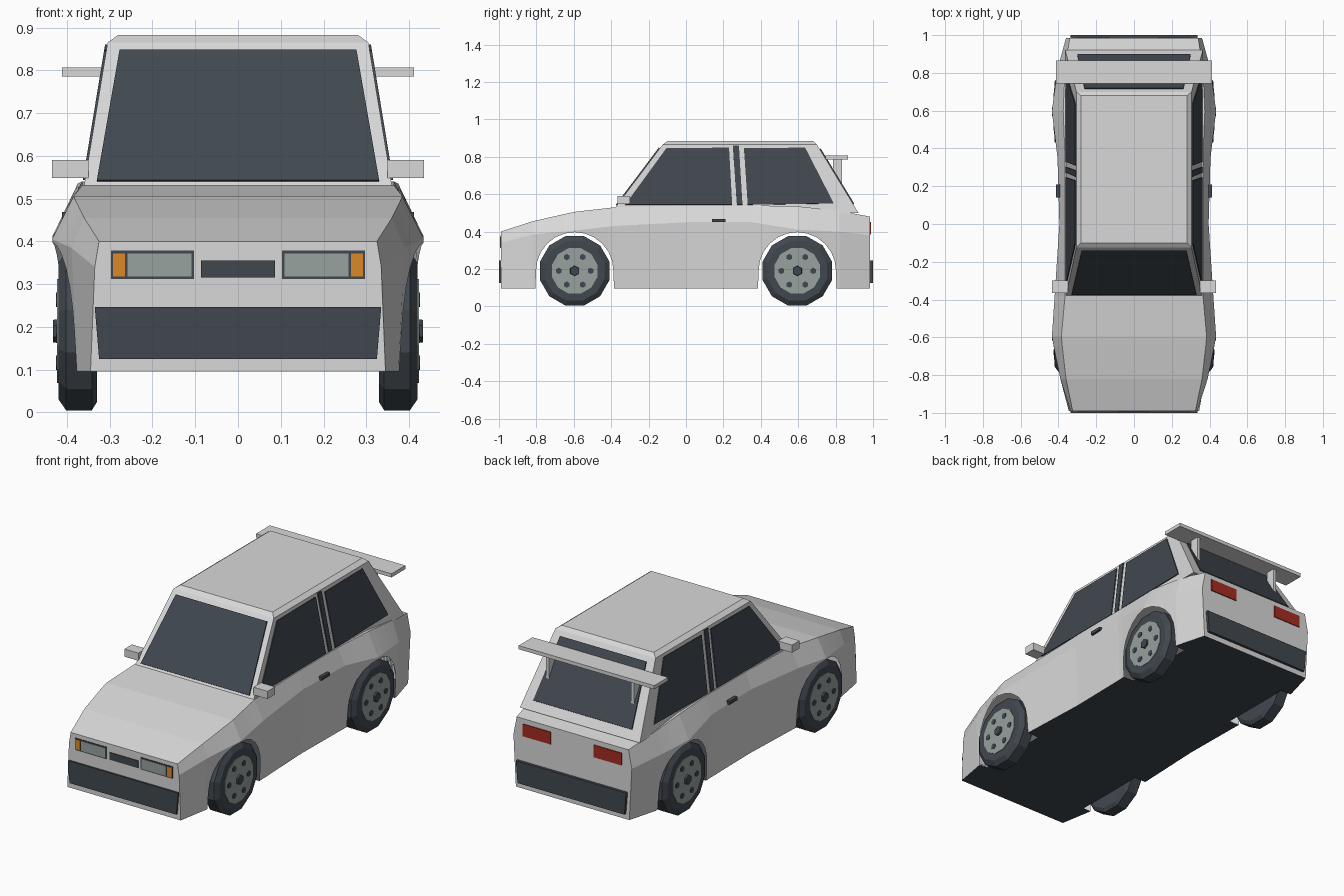
import bpy, bmesh
from math import sin, cos, pi
from mathutils import Vector

cube = bpy.data.objects.get("Cube")
if cube:
    bpy.data.objects.remove(cube, do_unlink=True)


def material(name, r, g, b):
    m = bpy.data.materials.new(name)
    m.use_nodes = True
    m.diffuse_color = (r, g, b, 1)
    m.node_tree.nodes["Principled BSDF"].inputs["Base Color"].default_value = (r, g, b, 1)
    return m


PAINT = material("pale_grey_paint", .69, .69, .69)
DARK = material("dark_trim", .052, .064, .078)
LENS = material("grey_lens", .31, .36, .34)
AMBER = material("amber_lens", .72, .25, .02)
RED = material("red_lens", .38, .025, .016)


def finish(name, bm, mat):
    bmesh.ops.recalc_face_normals(bm, faces=bm.faces)
    mesh = bpy.data.meshes.new(name)
    bm.to_mesh(mesh)
    bm.free()
    mesh.materials.append(mat)
    obj = bpy.data.objects.new(name, mesh)
    bpy.context.collection.objects.link(obj)
    return obj


def loft(name, rings, mat, closed=True, caps=True):
    """Skin a series of equal point rings."""
    bm = bmesh.new()
    rows = [[bm.verts.new(p) for p in ring] for ring in rings]
    n = len(rows[0])
    for a, b in zip(rows, rows[1:]):
        for i in range(n if closed else n - 1):
            j = (i + 1) % n
            bm.faces.new((a[i], a[j], b[j], b[i]))
    if caps:
        bm.faces.new(rows[0])
        bm.faces.new(rows[-1])
    return finish(name, bm, mat)


def plate(name, pts, push, mat):
    """Thin plate: an outline pushed along a vector."""
    return loft(name, [pts, [Vector(p) + Vector(push) for p in pts]], mat)


def box(name, x, y, z, mat):
    ring = [(x[0], y[0]), (x[1], y[0]), (x[1], y[1]), (x[0], y[1])]
    return loft(name, [[(a, b, h) for a, b in ring] for h in z], mat)


def lathe(name, profile, side, cy, cz, n, mat):
    """Turn an (x, radius) profile about a sideways axle."""
    turn = [2 * pi * (i + .5) / n for i in range(n)]
    return loft(name, [[(side * x, cy + r * cos(t), cz + r * sin(t)) for t in turn]
                       for x, r in profile], mat)


# Lower body: y, sill x, waist x, waist z, shoulder x, shoulder z
STATIONS = [
    (-.99, .345, .335, .34, .325, .40),
    (-.82, .375, .39, .385, .36, .455),
    (-.60, .405, .435, .405, .385, .505),
    (-.38, .40, .42, .43, .365, .53),
    (0, .385, .395, .45, .365, .54),
    (.35, .39, .405, .45, .365, .54),
    (.60, .405, .435, .41, .375, .535),
    (.82, .39, .405, .40, .365, .51),
    (.985, .345, .36, .38, .34, .48),
]
SILL, AXLE, ARCH = .095, .19, .207
AXLES = (-.595, .595)


def section(y):
    for a, b in zip(STATIONS, STATIONS[1:]):
        if a[0] <= y <= b[0]:
            t = (y - a[0]) / (b[0] - a[0])
            return [u + (v - u) * t for u, v in zip(a, b)]


# Each cut is a y position, lower edge height and whether it is in an arch
cuts = [(s[0], SILL, False) for s in STATIONS
        if all(abs(s[0] - c) > ARCH for c in AXLES)]
for c in AXLES:
    cuts += [(c + s * (ARCH + .003), SILL, False) for s in (-1, 1)]
    cuts += [(c - ARCH * cos(pi * i / 12), AXLE + ARCH * sin(pi * i / 12), True)
             for i in range(13)]
cuts.sort()

shell, floor = [], []
for y, low, arch in cuts:
    _, xs, xw, zw, xt, zt = section(y)
    xl = xs + (xw - xs) * (low - SILL) / (zw - SILL)
    half = [(xl, low), (xw, zw), (xt, zt)]
    shell.append([(-x, y, z) for x, z in half] + [(x, y, z) for x, z in reversed(half)])
    w = .33 if arch else xs
    floor.append([(-w, y, SILL), (w, y, SILL)])
loft("body_shell", shell, PAINT, closed=False)
loft("floor_pan", floor, DARK, closed=False, caps=False)


# Cabin: half width, front y, rear y, z
def ring(w, f, r, z):
    return [(-w, f, z), (w, f, z), (w, r, z), (-w, r, z)]


loft("cabin", [ring(.365, -.40, .922, .50), ring(.305, -.125, .70, .865),
               ring(.28, -.10, .68, .883)], PAINT)


def screen_y(z):
    return -.40 + (z - .5) * .7534


def hatch_y(z):
    return .922 - (z - .5) * .608


def side_x(z):
    return .365 - (z - .5) * .1644


# Windscreen and rear window
plate("windscreen", [(x, screen_y(z), z) for x, z in
                     ((-.33, .54), (.33, .54), (.277, .845), (-.277, .845))],
      (0, -.005, .004), DARK)
plate("rear_window", [(x, hatch_y(z), z) for x, z in
                      ((-.30, .545), (.30, .545), (.262, .84), (-.262, .84))],
      (0, .005, .004), DARK)

# Side windows and door pillar strips
PANES = {
    "front_side_window": ((-.325, .543), (.247, .543), (.23, .848), (-.105, .845)),
    "pillar_strip": ((.272, .543), (.302, .543), (.283, .86), (.25, .86)),
    "rear_side_window": ((.33, .543), (.79, .55), (.637, .848), (.31, .845)),
}
for s, tag in ((1, "left"), (-1, "right")):
    for name, pts in PANES.items():
        plate(f"{tag}_{name}", [(s * side_x(z), y, z) for y, z in pts],
              (s * .005, 0, .001), DARK)

    # Mirror, handle and wing strut
    box(tag + "_mirror", (s * .35, s * .435), (-.365, -.30), (.548, .59), PAINT)
    box(tag + "_door_handle", (s * .39, s * .412), (.14, .21), (.45, .468), DARK)
    box(tag + "_wing_strut", (s * .25, s * .268), (.785, .835), (.60, .79), PAINT)

    # Front lamps
    def lamp(name, x0, x1, z0, z1, depth, mat):
        plate(f"{tag}_{name}", [(s * x, -.99, z) for x, z in
                                ((x0, z0), (x1, z0), (x1, z1), (x0, z1))],
              (0, -depth, 0), mat)

    lamp("headlamp_frame", .103, .297, .312, .378, .003, DARK)
    lamp("headlamp_lens", .109, .259, .318, .372, .005, LENS)
    lamp("indicator", .264, .292, .318, .372, .005, AMBER)

    # Tail lamp
    plate(tag + "_tail_lamp", [(s * x, .985, z) for x, z in
                               ((.13, .385), (.30, .385), (.30, .452), (.13, .452))],
          (0, .005, 0), RED)

    # Wheels
    for c, end in zip(AXLES, ("front", "rear")):
        name = f"{tag}_{end}_"
        lathe(name + "tyre", [(.33, .172), (.342, .192), (.402, .192), (.42, .165)],
              s, c, AXLE, 12, DARK)
        lathe(name + "rim", [(.40, .126), (.423, .126)], s, c, AXLE, 12, LENS)
        lathe(name + "hub", [(.41, .03), (.433, .026)], s, c, AXLE, 6, DARK)
        for k in range(6):
            a = k * pi / 3
            lathe(f"{name}rim_hole_{k + 1}", [(.41, .017), (.426, .017)], s,
                  c + .085 * cos(a), AXLE + .085 * sin(a), 6, DARK)

# Grille and bumpers
plate("grille", [(-.087, -.99, .315), (.087, -.99, .315), (.087, -.99, .355),
                 (-.087, -.99, .355)], (0, -.004, 0), DARK)
for name, y, d in (("front_bumper", -.99, -.01), ("rear_bumper", .985, .015)):
    plate(name, [(-.325, y, .125), (.325, y, .125), (.335, y, .246), (-.335, y, .246)],
          (0, d, 0), DARK)

# Rear wing
box("rear_wing", (-.412, .412), (.745, .865), (.786, .806), PAINT)
